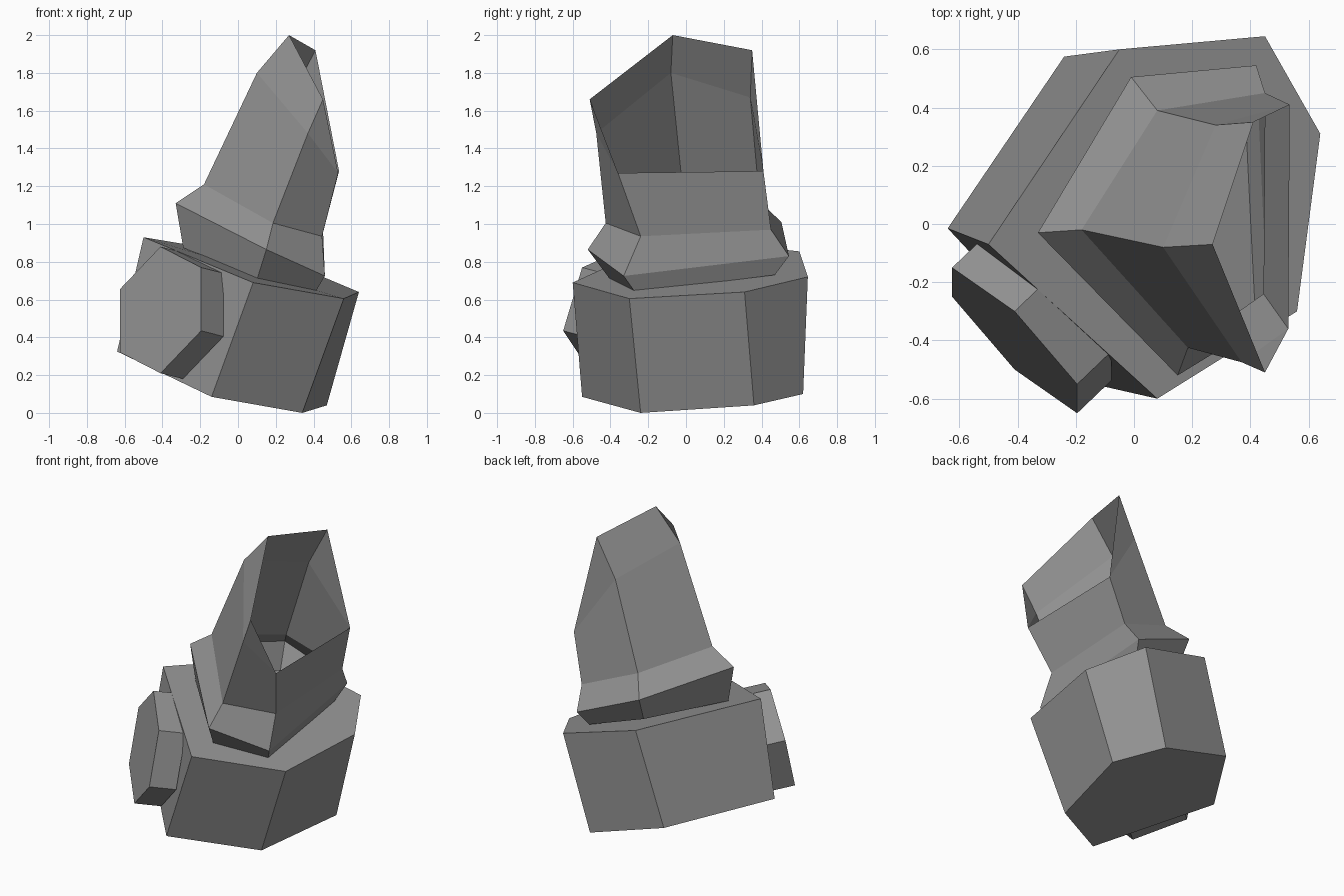
import bpy, bmesh
from math import cos, sin, radians
from mathutils import Vector

if "Cube" in bpy.data.objects:
    bpy.data.objects.remove(bpy.data.objects["Cube"])

# Dark grey used by every part
grey = bpy.data.materials.new("dark_grey")
grey.diffuse_color = (.29, .29, .29, 1)
grey.use_nodes = True
grey.node_tree.nodes["Principled BSDF"].inputs["Base Color"].default_value = grey.diffuse_color


def loft(name, rings, caps):
    """Join matching rings with flat faces; points shared by rings are welded."""
    bm = bmesh.new()
    cache = {}

    def vert(p):
        key = tuple(round(c, 4) for c in p)
        if key not in cache:
            cache[key] = bm.verts.new(key)
        return cache[key]

    loops = [[vert(p) for p in ring] for ring in rings]
    for a, b in zip(loops, loops[1:]):
        for i in range(len(a)):
            j = (i + 1) % len(a)
            quad = list(dict.fromkeys((a[i], a[j], b[j], b[i])))
            if len(quad) > 2:
                bm.faces.new(quad)
    if caps:
        bm.faces.new(loops[0][::-1])
        bm.faces.new(loops[-1])
        bmesh.ops.recalc_face_normals(bm, faces=bm.faces)
    mesh = bpy.data.meshes.new(name)
    bm.to_mesh(mesh)
    bm.free()
    mesh.materials.append(grey)
    obj = bpy.data.objects.new(name, mesh)
    bpy.context.collection.objects.link(obj)
    return obj


# Tilted six-sided base block
base_bottom = [(-.14, -.55, .085), (.34, -.24, 0), (.47, .36, .04),
               (.27, .62, .10), (-.24, .575, .25), (-.64, -.015, .325)]
base_top = [(.08, -.60, .69), (.56, -.30, .605), (.64, .31, .64),
            (.45, .645, .72), (-.05, .60, .855), (-.50, -.07, .93)]
loft("base", [base_bottom, base_top], True)

# Hexagonal knob on the slanted left front side
centre = Vector((-.41, -.40, .545))
u, v = Vector((0, .10, .335)), Vector((.248, -.231, .066))
inward = Vector((.118, .113, -.03))
outer = [centre + u * cos(radians(k * 60)) + v * sin(radians(k * 60)) for k in range(6)]
inner = [p + inward for p in outer]
loft("side_knob", [outer, inner], True)

# Open five-sided hood: foot, flared collar, neck, shoulder, then the rim.
# Each ring runs left ridge, front, right front, right back, back.
lip_front, lip_back = (.53, -.36, 1.27), (.535, .41, 1.28)
hood_rings = [
    [(-.29, -.03, .875), (.10, -.40, .705), (.41, -.27, .64), (.38, .47, .73), (.01, .43, .85)],
    [(-.33, -.03, 1.11), (.15, -.52, .865), (.46, -.33, .725), (.42, .545, .83), (-.01, .505, 1.01)],
    [(-.18, -.02, 1.21), (.185, -.425, 1.005), (.445, -.24, .935), (.45, .45, .97), (.08, .39, 1.12)],
    [(.10, -.08, 1.80), (.37, -.475, 1.48), lip_front, lip_back, (.28, .34, 1.67)],
    [(.27, -.07, 2.0), (.45, -.51, 1.66), lip_front, lip_back, (.41, .35, 1.92)],
]
loft("hood", hood_rings, False)
